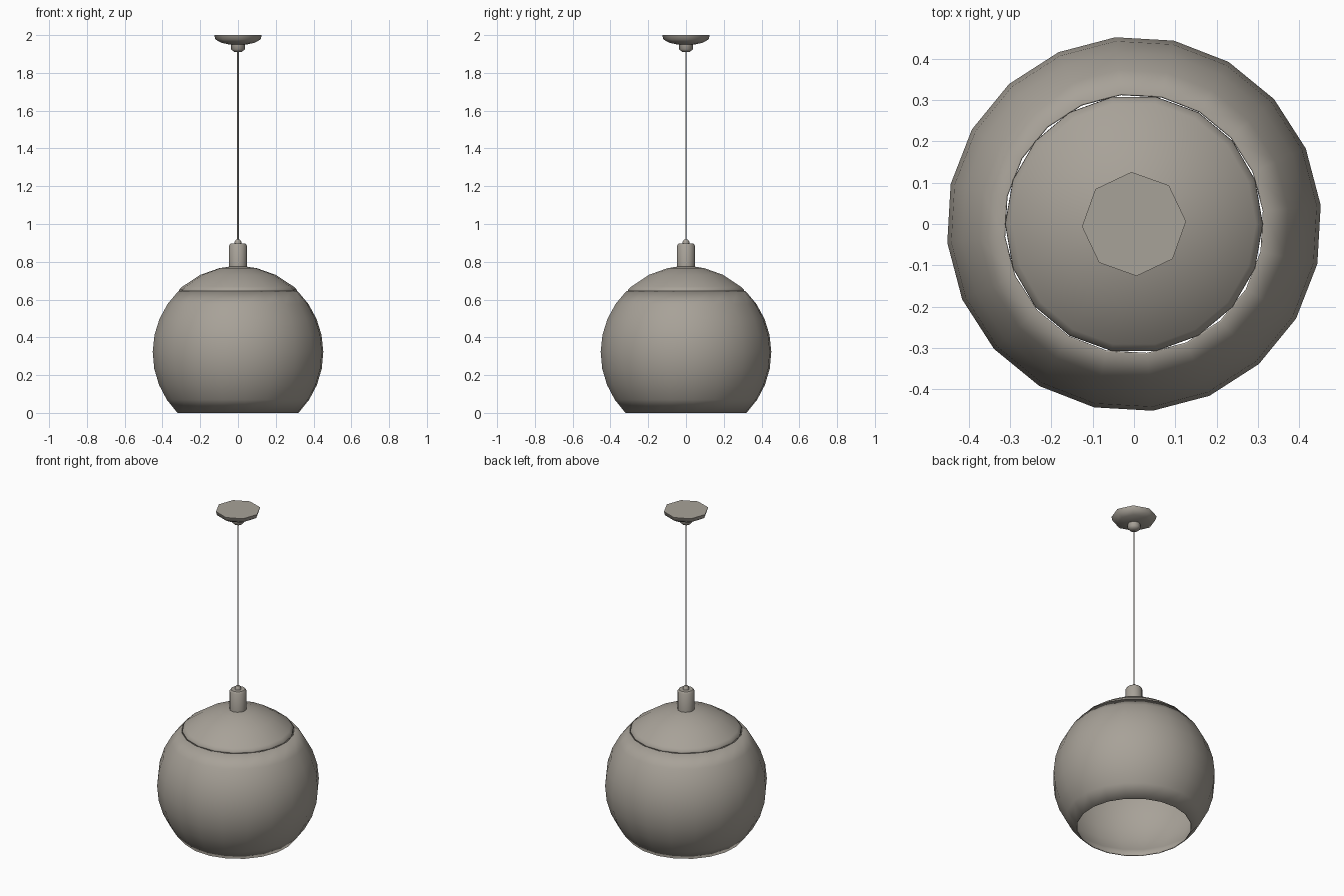
import bpy
import bmesh
from math import cos, sin, pi, radians, asin, sqrt

cube = bpy.data.objects.get("Cube")
if cube:
    bpy.data.objects.remove(cube, do_unlink=True)

# One warm grey finish for the whole lamp
COLOUR = (0.39, 0.36, 0.315, 1)
finish = bpy.data.materials.new("warm_grey")
finish.use_nodes = True
finish.diffuse_color = COLOUR
finish.node_tree.nodes["Principled BSDF"].inputs["Base Color"].default_value = COLOUR


def lathe(name, profile, sides, turn=0.0, thickness=0.0, sharp=50):
    """Spin (radius, height) points round z; optional wall thickness inward."""
    bm = bmesh.new()
    rings = []
    for r, z in profile:
        if r == 0:
            rings.append([bm.verts.new((0, 0, z))] * sides)
        else:
            angles = [turn + 2 * pi * i / sides for i in range(sides)]
            rings.append([bm.verts.new((r * cos(a), r * sin(a), z)) for a in angles])
    for low, high in zip(rings, rings[1:]):
        for i in range(sides):
            j = (i + 1) % sides
            corners = dict.fromkeys((low[i], low[j], high[j], high[i]))
            bm.faces.new(list(corners))
    mesh = bpy.data.meshes.new(name)
    bm.to_mesh(mesh)
    bm.free()
    mesh.materials.append(finish)
    obj = bpy.data.objects.new(name, mesh)
    bpy.context.collection.objects.link(obj)
    bpy.ops.object.select_all(action="DESELECT")
    bpy.context.view_layer.objects.active = obj
    obj.select_set(True)
    bpy.ops.object.shade_smooth_by_angle(angle=radians(sharp))
    if thickness:
        wall = obj.modifiers.new("wall", "SOLIDIFY")
        wall.thickness = thickness
        wall.offset = -1
    return obj


# Globe shade, open at the bottom, cut flat under the cap
R, MID = 0.454, 0.32
start, end = asin(-MID / R), asin(0.325 / R)
steps = 8
arc = [start + (end - start) * i / steps for i in range(steps + 1)]
lathe("globe_shade", [(R * cos(a), MID + R * sin(a)) for a in arc],
      20, turn=0.1, thickness=0.005)

# Domed cap resting on the shade
dome = [(r, MID + 0.003 + sqrt(R * R - r * r)) for r in (0.295, 0.2, 0.1, 0.04)]
lathe("dome_cap", [(0.312, 0.643), (0.311, 0.652)] + dome + [(0, 0.777)],
      18, thickness=0.004)

# Lamp socket and cord grip
lathe("socket", [(0, 0.765), (0.048, 0.765), (0.048, 0.885), (0.04, 0.896), (0, 0.896)], 12)
lathe("cord_grip", [(0, 0.89), (0.018, 0.89), (0.018, 0.905), (0.01, 0.917), (0, 0.917)], 8)

# Hanging cord
lathe("cord", [(0, 0.9), (0.004, 0.9), (0.004, 1.93), (0, 1.93)], 6)

# Ceiling canopy and its collar
lathe("ceiling_canopy", [(0, 1.948), (0.045, 1.95), (0.09, 1.96), (0.12, 1.977),
                         (0.126, 2.0), (0, 2.0)], 8, turn=0.05)
lathe("canopy_collar", [(0, 1.91), (0.022, 1.912), (0.036, 1.925), (0.036, 1.955),
                        (0, 1.955)], 8)
